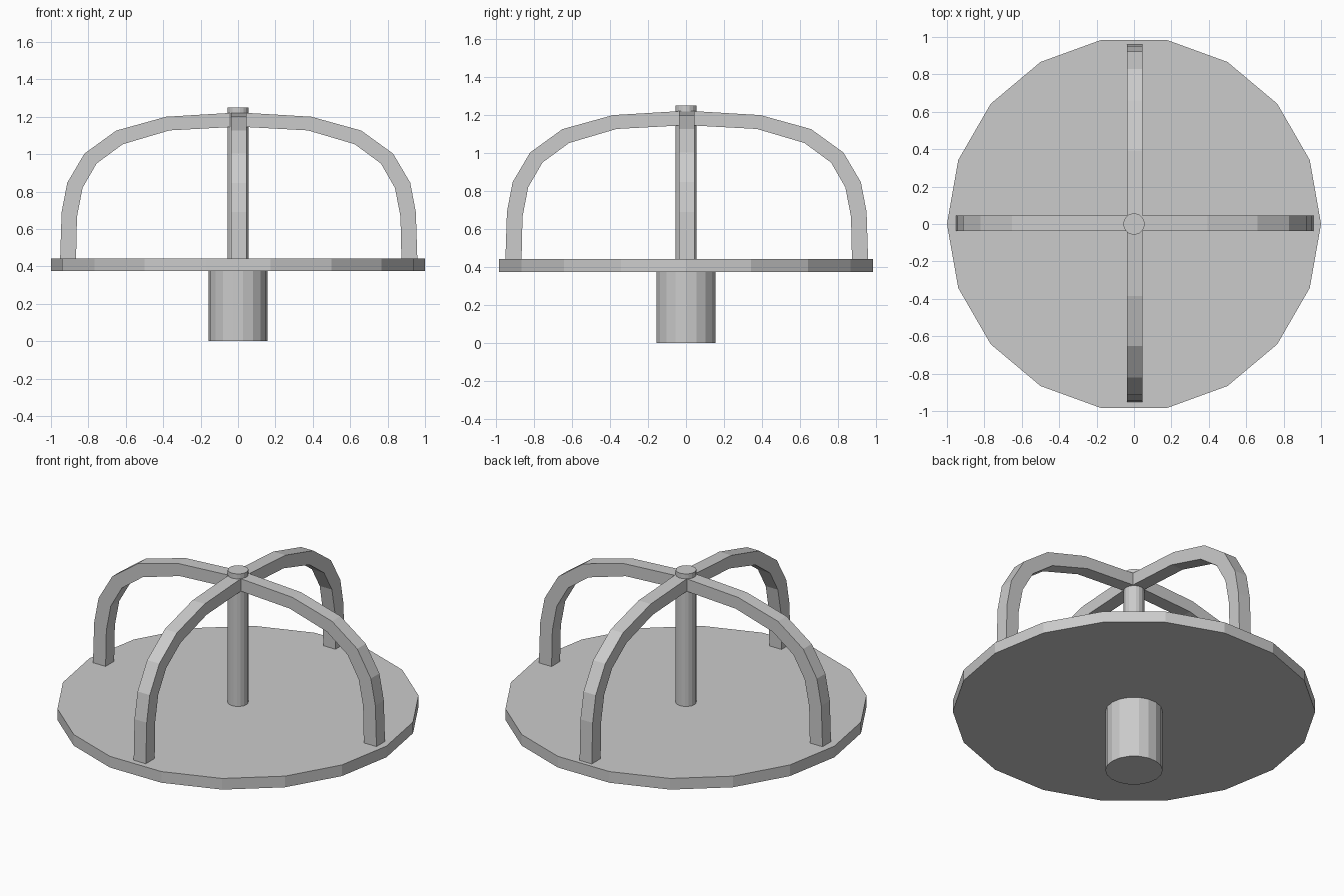
import bpy
import bmesh
from math import pi
from mathutils import Matrix

default = bpy.data.objects.get("Cube")
if default:
    bpy.data.objects.remove(default, do_unlink=True)

# One plain grey for the whole piece
grey = bpy.data.materials.new("plain_grey")
grey.use_nodes = True
grey.diffuse_color = (0.6, 0.6, 0.6, 1)
grey.node_tree.nodes["Principled BSDF"].inputs["Base Color"].default_value = grey.diffuse_color


def add_object(name, bm):
    bmesh.ops.recalc_face_normals(bm, faces=bm.faces)
    mesh = bpy.data.meshes.new(name)
    bm.to_mesh(mesh)
    bm.free()
    mesh.materials.append(grey)
    obj = bpy.data.objects.new(name, mesh)
    bpy.context.collection.objects.link(obj)
    return obj


def cylinder(name, radius, bottom, top, sides=18):
    bm = bmesh.new()
    bmesh.ops.create_cone(bm, cap_ends=True, segments=sides, radius1=radius, radius2=radius,
                          depth=top - bottom,
                          matrix=Matrix.Translation((0, 0, (top + bottom) / 2)))
    # Put a corner of the polygon on the x axis
    bmesh.ops.rotate(bm, verts=bm.verts, matrix=Matrix.Rotation(pi / 2, 3, "Z"))
    return add_object(name, bm)


def arch(name, angle):
    # Half profile of the bar from foot to crown, mirrored across the middle
    outer = [(0.955, 0.44), (0.947, 0.69), (0.917, 0.847), (0.825, 1.003),
             (0.655, 1.126), (0.388, 1.2), (0, 1.223)]
    inner = [(0.87, 0.44), (0.865, 0.665), (0.835, 0.82), (0.76, 0.95),
             (0.62, 1.053), (0.37, 1.127), (0, 1.147)]
    mirror = lambda pts: pts + [(-x, z) for x, z in reversed(pts[:-1])]
    half_width = 0.041
    bm = bmesh.new()
    rings = []
    for (xo, zo), (xi, zi) in zip(mirror(outer), mirror(inner)):
        rings.append([bm.verts.new(p) for p in (
            (xo, -half_width, zo), (xo, half_width, zo),
            (xi, half_width, zi), (xi, -half_width, zi))])
    for a, b in zip(rings, rings[1:]):
        for i in range(4):
            j = (i + 1) % 4
            bm.faces.new((a[i], a[j], b[j], b[i]))
    bm.faces.new(rings[0])
    bm.faces.new(rings[-1])
    obj = add_object(name, bm)
    obj.rotation_euler.z = angle
    obj.location = (0.004, 0.004, 0)
    return obj


# Ground post, turning platform and centre pole
cylinder("base_post", 0.158, 0, 0.375)
cylinder("platform", 1, 0.375, 0.443)
cylinder("centre_pole", 0.057, 0.443, 1.25)

# Two crossed handrails
arch("side_to_side_handrail", 0)
arch("front_to_back_handrail", pi / 2)
